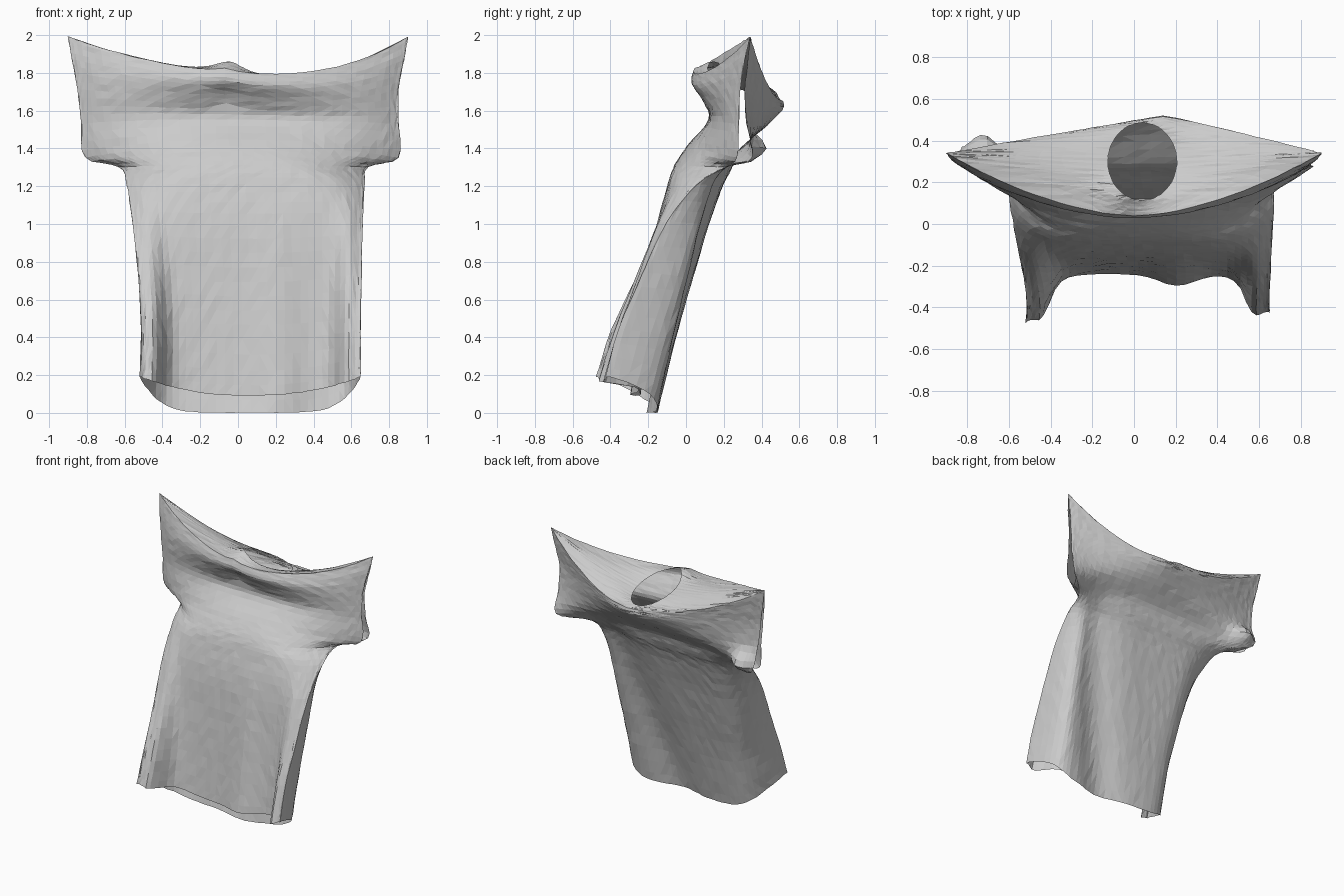
import bpy, bmesh, math, random
from mathutils import Vector

old = bpy.data.objects.get("Cube")
if old:
    bpy.data.objects.remove(old)
random.seed(4)

COLUMNS, STEPS, PANEL_STEPS = 40, 4, 7

# Rings from hem to shoulder: left x, right x, side z, side y, front z, front y,
# back z, back y, front curve power, back curve power, sleeve gap
RINGS = [
    (-.52, .65, .20, -.43, .10, -.24, .01, -.15, 6, 9, 0),
    (-.515, .65, .45, -.36, .40, -.21, .38, -.06, 6, 9, 0),
    (-.53, .655, .75, -.23, .70, -.18, .70, .03, 6, 9, 0),
    (-.56, .66, 1.02, -.10, 1.0, -.145, 1.0, .12, 6, 8, 0),
    (-.59, .67, 1.22, .06, 1.22, -.095, 1.2, .19, 5, 7, 0),
    (-.63, .69, 1.31, .21, 1.32, -.06, 1.3, .24, 3.5, 5, 0),
    (-.81, .85, 1.36, .31, 1.42, .005, 1.41, .29, 2.5, 3, .04),
    (-.83, .85, 1.54, .30, 1.56, .12, 1.53, .43, 3.5, 1.6, .02),
    (-.85, .85, 1.72, .30, 1.66, .09, 1.61, .51, 3, 1.2, .012),
    (-.88, .88, 1.88, .32, 1.75, .03, 1.64, .52, 2, 1.1, .008),
    (-.90, .90, 2.0, .34, 1.81, .04, 1.66, .515, 1.7, 1.1, 0),
]


def ring_at(i, t):
    """Smoothly blend the ring settings between ring i and the next."""
    last = len(RINGS) - 1
    a, b, c, d = (RINGS[max(0, min(last, i + k))] for k in (-1, 0, 1, 2))
    return [q + .5 * t * (r - p + t * (2*p - 5*q + 4*r - s + t * (3*(q - r) + s - p)))
            for p, q, r, s in zip(a, b, c, d)]


def bump(value, centre, width):
    return math.exp(-((value - centre) / width) ** 2)


def cloth_point(ring, u, back):
    xl, xr, ze, ye, zf, yf, zb, yb, pf, pb, gap = ring
    x = (xl + xr) / 2 + u * (xr - xl) / 2
    if back:
        # the back neck bulges off centre, and the left back corner is squarer
        apex = .17 * max(0, min(1, (zb - 1.3) / .3))
        d = abs(u - apex) / (1 - apex if u > apex else 1 + apex)
        power = pb * (1.8 if u > 0 and pb > 4 else 1)
        y = yb + (ye - yb) * d ** power + gap * u ** 4
        z = zb + (ze - zb) * d ** max(2, min(pb, 6))
        low = max(0, 1 - z / 1.2)
        y += .03 * u * low * d ** power
        # slanting fold down the back, and the crumpled right cuff
        y -= .06 * bump(x, .17 + .27 * z, .17) * max(0, min(1, (1.45 - z) / .2)) * (1 - d ** 8)
        y += .09 * bump(x, -.72, .08) * bump(z, 1.41, .07)
    else:
        w = abs(u) ** pf
        y = yf + (ye - yf) * w - gap * u ** 4
        z = zf + (ze - zf) * abs(u) ** 2.3
        low = max(0, 1 - z / 1.2)
        y += .03 * u * low * w
        # folds standing forward along both sides and in the lower front
        y -= .14 * low * bump(abs(u), .87, .1)
        y -= .06 * low * bump(x, .21, .13)
        # neckline hangs lower on the left
        high = max(0, min(1, (z - 1.5) / .3))
        z -= .06 * u * (1 - u * u) * high
    return Vector((x, y, z))


def wrinkle(p, amount):
    return p + Vector([random.uniform(-amount, amount) for _ in range(3)])


bm = bmesh.new()


def skin(rows):
    """Join rows of vertices into quads."""
    for lower, upper in zip(rows, rows[1:]):
        for j in range(len(lower) - 1):
            bm.faces.new((lower[j], lower[j + 1], upper[j + 1], upper[j]))


angles = [math.pi * j / COLUMNS for j in range(COLUMNS + 1)]
rings = [ring_at(i, s / STEPS) for i in range(len(RINGS) - 1) for s in range(STEPS)]
rings.append(list(RINGS[-1]))

# Front and back cloth, sharing the side seam up to the sleeve openings
front, back = [], []
for n, ring in enumerate(rings):
    f, b = ([bm.verts.new(wrinkle(cloth_point(ring, -math.cos(a), side), .002))
             for a in angles] for side in (False, True))
    if n <= 5 * STEPS + 2 or n == len(rings) - 1:
        b[0], b[-1] = f[0], f[-1]
    front.append(f)
    back.append(b)
skin(front)
skin([row[::-1] for row in back])

# Shoulder panel reaching from the top rim to the round neck opening
rim = front[-1] + back[-1][-2:0:-1]
loops = [rim + rim[:1]]
for k in range(1, PANEL_STEPS + 1):
    v = k / PANEL_STEPS
    loop = []
    for j, edge in enumerate(rim):
        a = math.pi * j / COLUMNS
        hole = Vector((.04 - .165 * math.cos(a), .30 - .185 * math.sin(a), 0))
        hole.z = 1.69 + .36 * (.485 - hole.y) - .25 * (hole.x - .04)
        p = edge.co.lerp(hole, v)
        p.z -= .03 * math.sin(math.pi * v) * abs(math.cos(a))
        loop.append(bm.verts.new(wrinkle(p, .0015)))
    loops.append(loop + loop[:1])
skin(loops)

# Gathered collar peak at the front of the neck
for vert in bm.verts:
    if vert.co.z > 1.6 and vert.co.y < .3:
        vert.co.z += .035 * bump(vert.co.x, -.06, .08) * bump(vert.co.y, .13, .1)

bmesh.ops.delete(bm, geom=[v for v in bm.verts if not v.link_faces], context='VERTS')
bmesh.ops.triangulate(bm, faces=bm.faces[:])
bmesh.ops.recalc_face_normals(bm, faces=bm.faces[:])
lowest = min(v.co.z for v in bm.verts)
bmesh.ops.translate(bm, verts=bm.verts[:], vec=(0, 0, -lowest))

mesh = bpy.data.meshes.new("shirt")
bm.to_mesh(mesh)
bm.free()
shirt = bpy.data.objects.new("shirt", mesh)
bpy.context.collection.objects.link(shirt)

# Plain grey cloth
cloth = bpy.data.materials.new("grey cloth")
cloth.use_nodes = True
grey = (.6, .6, .6, 1)
cloth.diffuse_color = grey
cloth.node_tree.nodes["Principled BSDF"].inputs["Base Color"].default_value = grey
mesh.materials.append(cloth)
